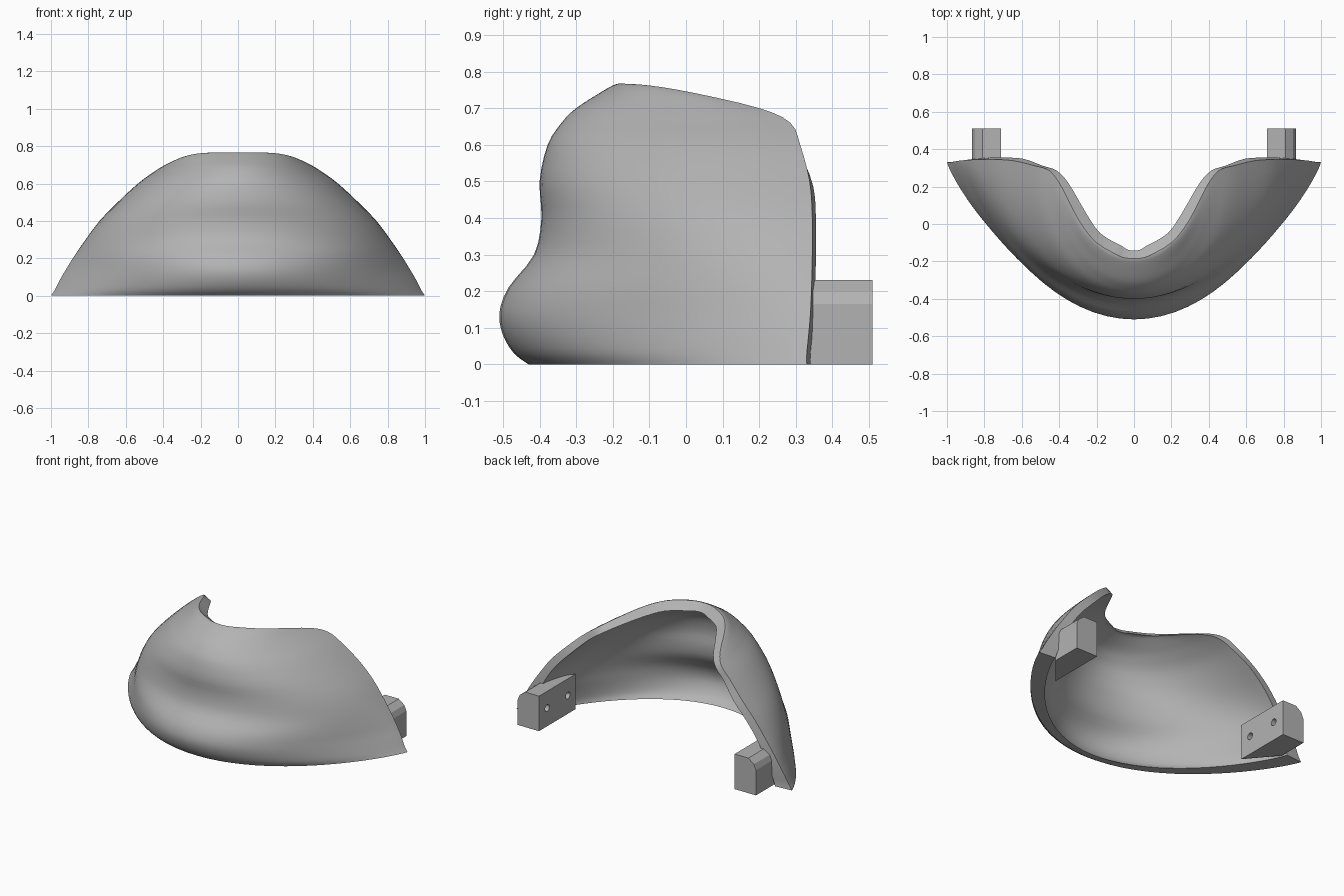
import bpy
import bmesh
import math
from mathutils import Matrix, Vector

if "Cube" in bpy.data.objects:
    bpy.data.objects.remove(bpy.data.objects["Cube"], do_unlink=True)

grey = bpy.data.materials.new("plain grey")
grey.use_nodes = True
COLOUR = (0.45, 0.45, 0.45, 1)
grey.diffuse_color = COLOUR
grey.node_tree.nodes["Principled BSDF"].inputs["Base Color"].default_value = COLOUR


def make_object(name, bm):
    bmesh.ops.recalc_face_normals(bm, faces=bm.faces)
    mesh = bpy.data.meshes.new(name)
    bm.to_mesh(mesh)
    bm.free()
    mesh.materials.append(grey)
    obj = bpy.data.objects.new(name, mesh)
    bpy.context.collection.objects.link(obj)
    return obj


# Shell levels: height, half width, front y, back y, fullness, side wall, inner drop, inner back shift
LEVELS = [
    (0, 1, -.43, .33, 1.7, .115, 0, .01),
    (.03, .98, -.47, .33, 1.7, .105, 0, .01),
    (.08, .955, -.5, .335, 1.7, .095, 0, .01),
    (.14, .92, -.51, .34, 1.62, .085, 0, .01),
    (.21, .877, -.485, .343, 1.42, .075, 0, .01),
    (.3, .815, -.415, .345, 1.12, .065, 0, .01),
    (.4, .74, -.395, .345, .97, .06, .01, .01),
    (.5, .643, -.4, .338, .92, .055, .015, .01),
    (.6, .535, -.378, .312, .95, .045, .02, 0),
    (.66, .453, -.34, .285, 1, .04, .025, 0),
    (.7, .388, -.3, .2, 1.1, .04, .03, .015),
    (.742, .295, -.235, .02, 1.3, .035, .04, .045),
    (.762, .2, -.2, -.1, 1.6, .02, .045, .05),
    (.767, .07, -.185, -.175, 1.7, .01, .045, .055),
]
STEPS = 3
COLUMNS = 40
FRONT_WALL = .042


def smooth_levels():
    """Catmull-Rom interpolation between the levels."""
    rows = [Vector(level) for level in LEVELS]
    padded = [rows[0]] + rows + [rows[-1]]
    result = []
    for a, b, c, d in zip(padded, padded[1:], padded[2:], padded[3:]):
        for s in range(STEPS):
            t = s / STEPS
            result.append(b + (c - a) * (t / 2)
                          + (a * 2 - b * 5 + c * 4 - d) * (t * t / 2)
                          + (b * 3 - a - c * 3 + d) * (t ** 3 / 2))
    return result + [rows[-1]]


def u_section(bm, half_width, front, back, fullness, z):
    """One horizontal U-shaped row of vertices, open to the back."""
    row = []
    for i in range(COLUMNS + 1):
        angle = math.pi * (i / COLUMNS - .5)
        depth = 1 - max(math.cos(angle), 0) ** fullness
        row.append(bm.verts.new((half_width * math.sin(angle),
                                 front + (back - front) * depth, z)))
    return row


def bridge(bm, first, second):
    for a, b, c, d in zip(first, first[1:], second[1:], second):
        bm.faces.new((a, b, c, d))


# Curved hollow shell
bm = bmesh.new()
outer, inner = [], []
for z, width, front, back, fullness, wall, drop, shift in smooth_levels():
    outer.append(u_section(bm, width, front, back, fullness, z))
    inner.append(u_section(bm, width - wall, front + FRONT_WALL,
                           back + shift, fullness, z - drop))
for skin in (outer, inner):
    for low, high in zip(skin, skin[1:]):
        bridge(bm, low, high)
for level in (0, -1):
    bridge(bm, outer[level], inner[level])
for side in (0, -1):
    bridge(bm, [row[side] for row in outer], [row[side] for row in inner])
shell = make_object("curved_shell", bm)


# Mounting lugs: bevelled outer top edge, slanted root inside the wall, two screw holes
LUG = [(.71, 0), (.865, 0), (.865, .165), (.85, .2), (.81, .23), (.71, .23)]
for name, side in (("left", 1), ("right", -1)):
    bm = bmesh.new()
    root = [bm.verts.new((side * x, .13 + (x - .71) * 1.2, z)) for x, z in LUG]
    end = [bm.verts.new((side * x, .51, z)) for x, z in LUG]
    bm.faces.new(root)
    bm.faces.new(end)
    bridge(bm, root + root[:1], end + end[:1])
    lug = make_object(name + "_mounting_lug", bm)

    bm = bmesh.new()
    for y in (.21, .425):
        place = Matrix.Translation((side * .71, y, .12)) @ Matrix.Rotation(math.pi / 2, 4, 'Y')
        bmesh.ops.create_cone(bm, cap_ends=True, segments=16, radius1=.022,
                              radius2=.022, depth=.08, matrix=place)
    cutter = make_object(name + "_hole_cutter", bm)
    cutter.hide_render = True
    cutter.hide_set(True)
    cut = lug.modifiers.new("screw holes", 'BOOLEAN')
    cut.operation = 'DIFFERENCE'
    cut.solver = 'EXACT'
    cut.object = cutter

# Smooth skin with crisp rims
bpy.ops.object.select_all(action='DESELECT')
shell.select_set(True)
bpy.context.view_layer.objects.active = shell
bpy.ops.object.shade_smooth_by_angle(angle=math.radians(35))
